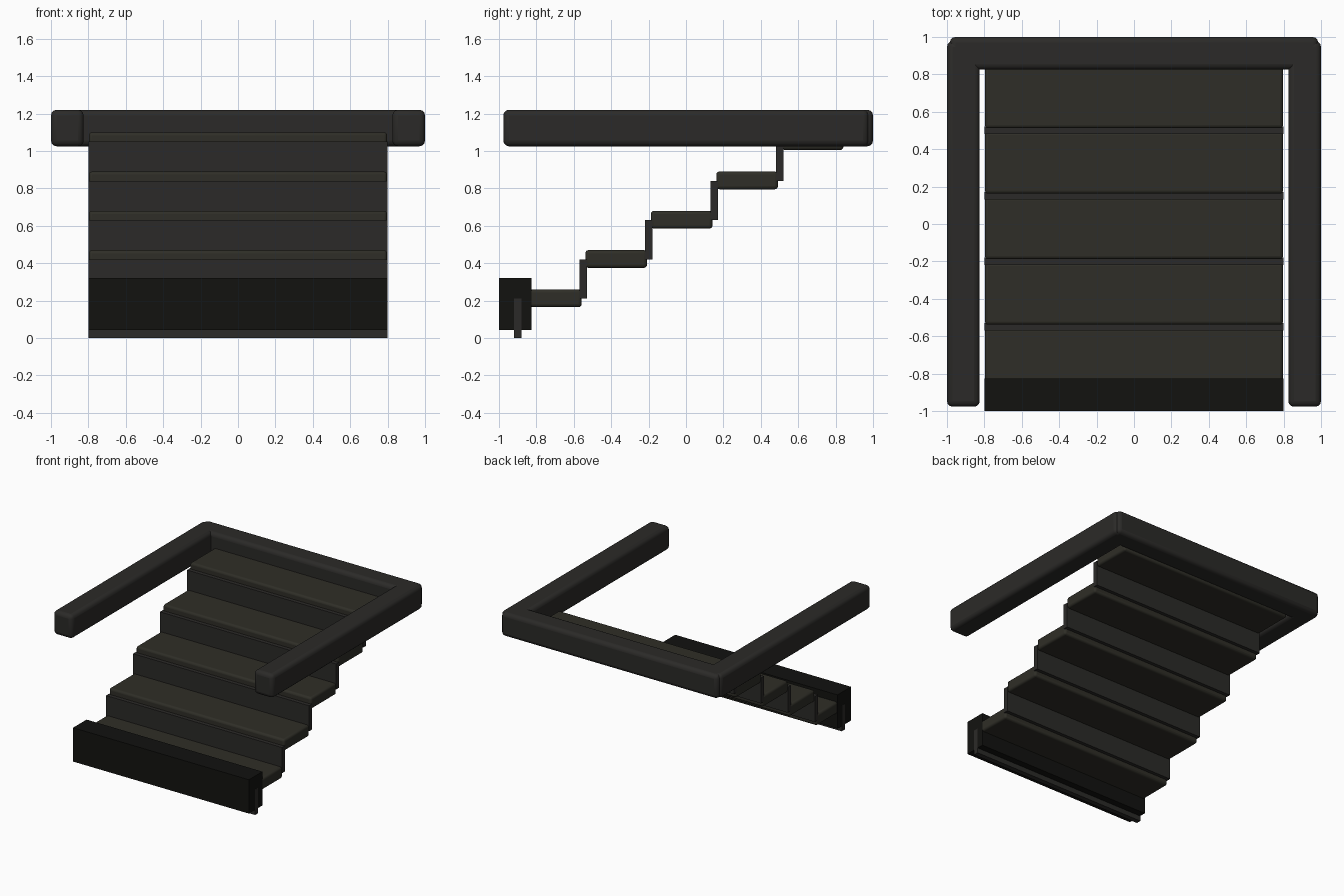
import bpy

if "Cube" in bpy.data.objects:
    bpy.data.objects.remove(bpy.data.objects["Cube"])


def material(name, rgb):
    m = bpy.data.materials.new(name)
    m.diffuse_color = (*rgb, 1)
    m.use_nodes = True
    m.node_tree.nodes["Principled BSDF"].inputs["Base Color"].default_value = m.diffuse_color
    return m


wood = material("dark_wood", (0.028, 0.027, 0.02))
stone = material("dark_rail", (0.024, 0.023, 0.021))
black = material("near_black", (0.006, 0.006, 0.005))


def box(name, x, y, z, mat, bevel=0.0):
    """Box from (min, max) ranges, optionally with rounded edges."""
    bpy.ops.mesh.primitive_cube_add(
        size=1, location=[(a + b) / 2 for a, b in (x, y, z)])
    ob = bpy.context.object
    ob.name = name
    ob.scale = [b - a for a, b in (x, y, z)]
    bpy.ops.object.transform_apply(location=False, rotation=False, scale=True)
    ob.data.materials.append(mat)
    if bevel:
        mod = ob.modifiers.new("rounded_edges", 'BEVEL')
        mod.width = bevel
        mod.segments = 3
        bpy.ops.object.shade_smooth_by_angle()
    return ob


# Five steps: a thin riser with a rounded tread behind it
RUN, RISE = 0.35, 0.21
for i in range(5):
    y, z = -0.90 + i * RUN, i * RISE
    box(f"riser_{i + 1}", (-0.8, 0.8), (y - 0.02, y + 0.02),
        (z, z + RISE), stone)
    box(f"tread_{i + 1}", (-0.797, 0.797), (y + 0.012, y + 0.342),
        (z + 0.165, z + 0.26), wood, 0.017)

# Plain block across the foot of the stairs
box("foot_block", (-0.799, 0.799), (-1.0, -0.825), (0.042, 0.32), black)

# U-shaped rail around the opening
for side, x in (("left", (-1.0, -0.825)), ("right", (0.825, 1.0))):
    box(f"{side}_rail", x, (-0.977, 0.977), (1.025, 1.22), stone, 0.03)
box("back_rail", (-0.985, 0.985), (0.825, 1.0), (1.025, 1.22), stone, 0.03)
